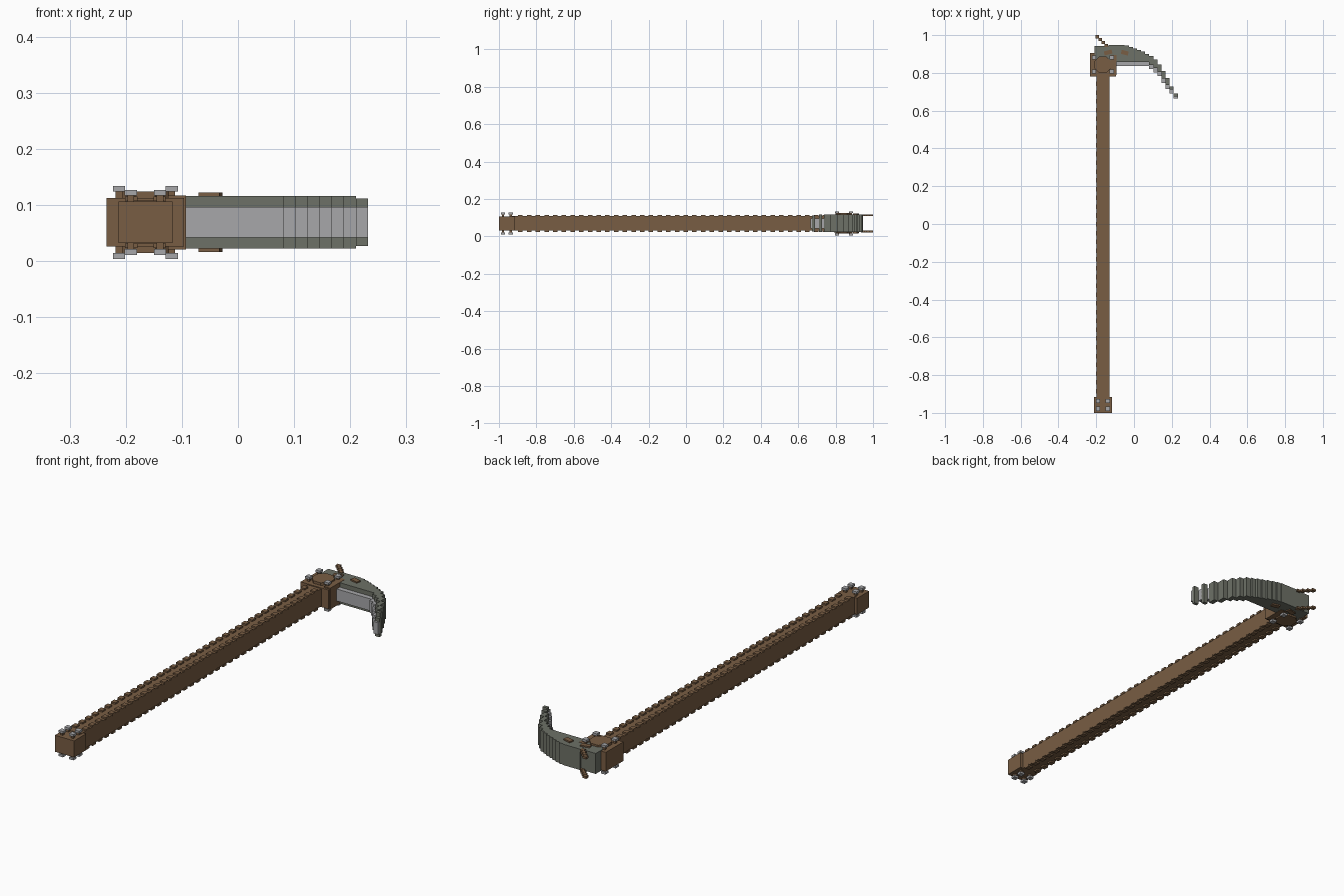
import bpy, bmesh, math
from mathutils import Matrix

old = bpy.data.objects.get("Cube")
if old:
    bpy.data.objects.remove(old, do_unlink=True)


def material(name, rgb):
    m = bpy.data.materials.new(name)
    m.use_nodes = True
    color = (*rgb, 1)
    m.diffuse_color = color
    m.node_tree.nodes["Principled BSDF"].inputs["Base Color"].default_value = color
    return m


WOOD = material("brown wood", (0.19, 0.11, 0.057))
IRON = material("dark grey iron", (0.155, 0.165, 0.135))
STEEL = material("light grey steel", (0.39, 0.39, 0.40))
MID_X, MID_Z = -0.165, 0.069


def add_box(bm, x, y, z, turn=0.0):
    """Box spanning the (low, high) ranges, optionally turned about z."""
    centre = [(a + b) / 2 for a, b in (x, y, z)]
    size = [b - a for a, b in (x, y, z)]
    mat = (Matrix.Translation(centre) @ Matrix.Rotation(turn, 4, "Z")
           @ Matrix.Diagonal((*size, 1)))
    bmesh.ops.create_cube(bm, size=1, matrix=mat)


def finish(name, bm, mat):
    mesh = bpy.data.meshes.new(name)
    bm.to_mesh(mesh)
    bm.free()
    mesh.materials.append(mat)
    obj = bpy.data.objects.new(name, mesh)
    bpy.context.collection.objects.link(obj)
    return obj


def boxes(name, mat, parts):
    bm = bmesh.new()
    for part in parts:
        add_box(bm, *part)
    return finish(name, bm, mat)


def span(centre, half):
    return (centre - half, centre + half)


# Handle and pommel
boxes("handle", WOOD, [(span(MID_X, 0.034), (-0.93, 0.80), span(MID_Z, 0.039))])
boxes("pommel", WOOD, [(span(MID_X, 0.048), (-1.0, -0.915), span(MID_Z, 0.037))])

# Grip blocks along the four long edges
pitch = 0.0465
grips = []
for i in range(36):
    y = -0.885 + i * pitch
    for sx in (-1, 1):
        for sz in (-1, 1):
            grips.append((span(MID_X + sx * 0.025, 0.011), span(y, 0.012),
                          span(MID_Z + sz * 0.041, 0.005)))
boxes("grip_blocks", WOOD, grips)

# Head socket with a side cheek and eight-sided cover
boxes("head_socket", WOOD, [
    (span(MID_X, 0.069), (0.78, 0.905), span(MID_Z, 0.043)),
    ((-0.125, -0.093), (0.79, 0.895), span(MID_Z, 0.048)),
])
bm = bmesh.new()
bmesh.ops.create_cone(
    bm, cap_ends=True, segments=8, radius1=0.048, radius2=0.048, depth=0.109,
    matrix=Matrix.Translation((MID_X, 0.843, MID_Z)) @ Matrix.Rotation(math.pi / 8, 4, "Z"))
finish("head_cover", bm, WOOD)


# Rivets with shanks, above and below
def rivets(name, dx, ys, top):
    heads, shanks = [], []
    for sx in (-1, 1):
        for y in ys:
            x = MID_X + sx * dx
            shanks.append((span(x, 0.006), span(y, 0.006), span(MID_Z, top - 0.004)))
            for sz in (-1, 1):
                heads.append((span(x, 0.011), span(y, 0.011),
                              span(MID_Z + sz * (top - 0.005), 0.005)))
    boxes(name + "_rivet_heads", STEEL, heads)
    boxes(name + "_rivet_shanks", WOOD, shanks)


rivets("pommel", 0.026, (-0.978, -0.937), 0.058)
rivets("head", 0.047, (0.808, 0.882), 0.065)

# Stepped curved blade: (inner edge, outer edge) of each column
step = 0.0216
columns = [(0.836, 0.947)] * 4 + [
    (0.836, 0.944), (0.836, 0.938), (0.836, 0.93), (0.836, 0.92),
    (0.836, 0.912), (0.836, 0.90), (0.82, 0.89), (0.803, 0.87),
    (0.783, 0.845), (0.747, 0.81), (0.715, 0.772), (0.69, 0.728)]
x0 = 0.21 - len(columns) * step
body = [((-0.21, x0), (0.87, 0.943), span(MID_Z, 0.046))]
edge = []
for i, (inner, outer) in enumerate(columns):
    x = (x0 + i * step, x0 + (i + 1) * step)
    body.append((x, (inner + 0.022, outer), span(MID_Z, 0.047)))
    edge.append((x, (inner, inner + 0.023), span(MID_Z, 0.027)))
# Tip
body.append(((0.21, 0.232), (0.675, 0.69), span(MID_Z, 0.042)))
edge.append(((0.21, 0.232), (0.665, 0.676), span(MID_Z, 0.027)))
boxes("blade_body", IRON, body)
boxes("blade_edge", STEEL, edge)

# Wooden pegs through the blade
boxes("blade_pegs", WOOD, [
    (span(-0.049, 0.019), span(0.907, 0.011), span(MID_Z, 0.053), -0.25),
    (span(-0.137, 0.021), span(0.908, 0.011), span(MID_Z, 0.052), 0.25),
])

# Loose lashing ends behind the head, above and below
boxes("lashing_ends", WOOD, [
    (span(-0.147 - i * 0.0155, 0.009), span(0.945 + i * 0.0155, 0.0085),
     span(MID_Z + sz * 0.044, 0.005))
    for i in range(4) for sz in (-1, 1)])
